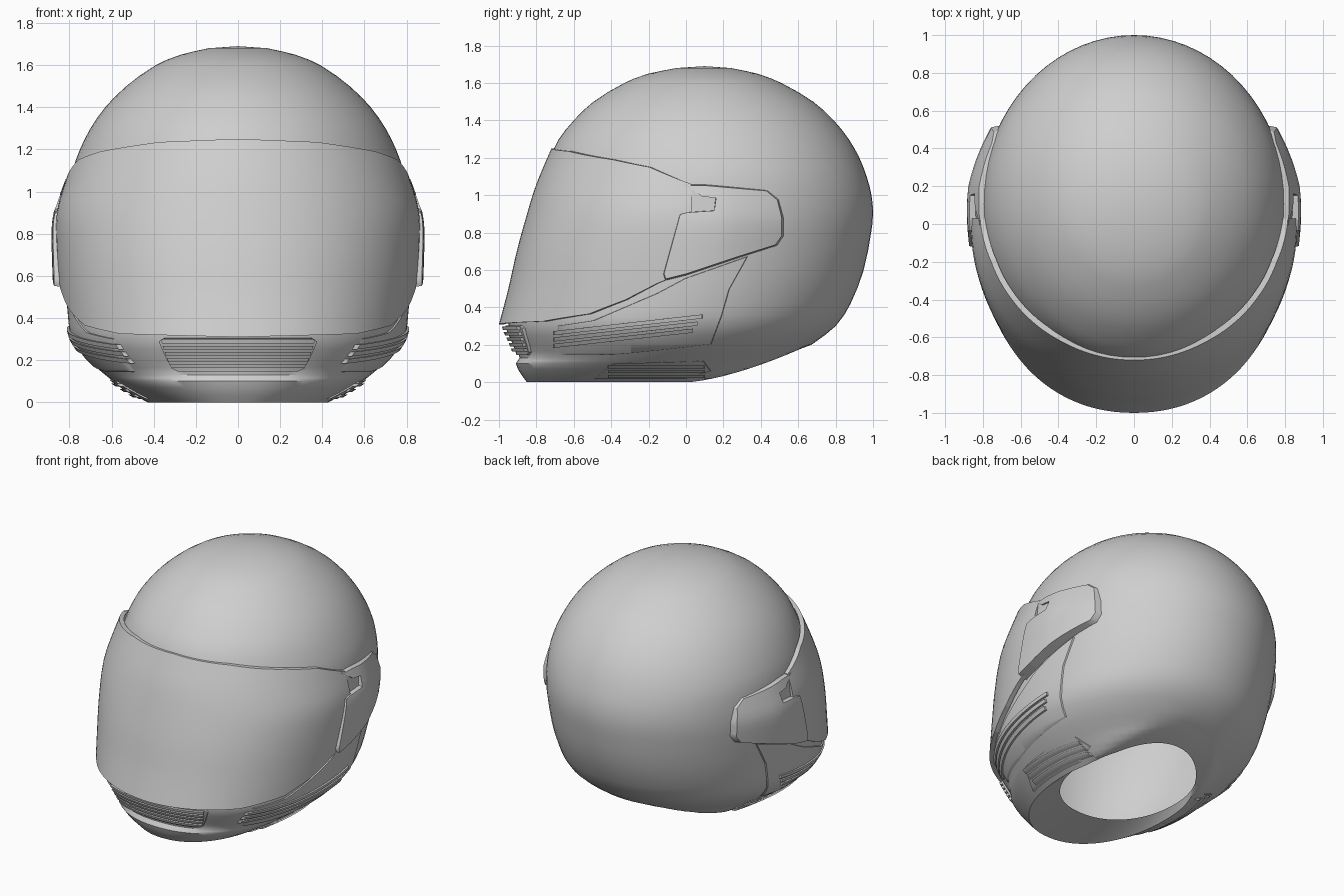
import bpy, bmesh
from math import sin, cos, radians, sqrt, floor, pi

cube = bpy.data.objects.get("Cube")
if cube:
    bpy.data.objects.remove(cube, do_unlink=True)

# Single plain grey
GREY = (0.62, 0.62, 0.62, 1.0)
grey = bpy.data.materials.new("plain_grey")
grey.use_nodes = True
grey.diffuse_color = GREY
bsdf = next(n for n in grey.node_tree.nodes if n.type == 'BSDF_PRINCIPLED')
bsdf.inputs["Base Color"].default_value = GREY

# Shell sections: height, front y, back y, half width
SHELL = [
    (0, -.85, .47, .43), (.04, -.88, .49, .5), (.1, -.91, .53, .59),
    (.13, -.89, .56, .63), (.2, -.91, .67, .71), (.3, -.95, .8, .78),
    (.42, -.94, .88, .8), (.6, -.9, .95, .81), (.8, -.85, .99, .815),
    (.9, -.82, 1, .81), (1, -.79, .992, .8), (1.1, -.76, .966, .785),
    (1.2, -.725, .927, .75), (1.3, -.68, .87, .7), (1.4, -.6, .79, .63),
    (1.5, -.495, .68, .53), (1.6, -.33, .51, .39), (1.65, -.2, .38, .27),
    (1.68, -.05, .24, .14)]
# Visor sections: height, front radius, half width, roundness power
VISOR = [(.31, 1, .825, .92), (.5, .95, .845, .93), (.7, .905, .86, .95),
         (.9, .85, .86, .98), (1.06, .8, .815, 1), (1.25, .72, .75, 1.02)]


def sample(table, z):
    """Smooth interpolation of a section table at height z."""
    z = min(max(z, table[0][0]), table[-1][0])
    i = max(k for k in range(len(table) - 1) if table[k][0] <= z)
    p, q = table[i], table[i + 1]
    before, after = table[max(i - 1, 0)], table[min(i + 2, len(table) - 1)]
    h = q[0] - p[0]
    t = (z - p[0]) / h
    out = []
    for k in range(1, len(p)):
        m0 = (q[k] - before[k]) / (q[0] - before[0]) * h
        m1 = (after[k] - p[k]) / (after[0] - p[0]) * h
        out.append(p[k] + t * m0 + t * t * (3 * (q[k] - p[k]) - 2 * m0 - m1)
                   + t ** 3 * (2 * (p[k] - q[k]) + m0 + m1))
    return out


def section(z):
    """Centre, half length and half width of the shell."""
    front, back, half = sample(SHELL, z)
    return (front + back) / 2, (back - front) / 2, half


def jaw_power(z):
    """The front of the jaw is a little squarer than an ellipse."""
    return .92 + .08 * min(1, max(0, (z - .3) / .6))


def bow(angle, power):
    """Unit sideways and forward amounts round a rounded section."""
    s, c = sin(angle), cos(angle)
    if c < 0:
        power = 1
    return (abs(s) ** power * (1 if s > 0 else -1),
            abs(c) ** power * (1 if c > 0 else -1))


# Mappings from flat (u, v) plus an outward offset to the curved surfaces
def on_shell(angle, z, d):
    c, b, w = section(z)
    s, f = bow(radians(angle), jaw_power(z))
    return (w + d) * s, c - (b + d) * f, z


def on_side(y, z, d):
    c, b, w = section(z)
    t = (y - c) / b
    p = 2 if t > 0 else 2 / jaw_power(z)
    return w * max(.02, 1 - abs(t) ** p) ** (1 / p) + d, y, z


def on_visor(angle, z, d):
    r, w, power = sample(VISOR, z)
    s, f = bow(radians(angle), power)
    return (w + d) * s, -(r + d) * f, z


def finish(name, bm, mirror=False):
    bmesh.ops.recalc_face_normals(bm, faces=bm.faces[:])
    mesh = bpy.data.meshes.new(name)
    bm.to_mesh(mesh)
    bm.free()
    mesh.materials.append(grey)
    ob = bpy.data.objects.new(name, mesh)
    bpy.context.scene.collection.objects.link(ob)
    bpy.ops.object.select_all(action='DESELECT')
    ob.select_set(True)
    bpy.context.view_layer.objects.active = ob
    bpy.ops.object.shade_smooth_by_angle(angle=radians(40))
    if mirror:
        ob.modifiers.new("Mirror", 'MIRROR')


def wrap(name, outline, mapping, inner, outer, steps, mirror=True, draft=1):
    """Cut a flat outline into a grid, thicken it and wrap it on a surface."""
    bm = bmesh.new()
    bm.faces.new([bm.verts.new((0, u, v)) for u, v in outline])
    for axis, step in ((1, steps[0]), (2, steps[1])):
        values = [p[axis - 1] for p in outline]
        normal = [0, 0, 0]
        normal[axis] = 1
        for k in range(floor(min(values) / step) + 1, floor(max(values) / step) + 1):
            bmesh.ops.bisect_plane(bm, geom=bm.verts[:] + bm.edges[:] + bm.faces[:],
                                   plane_co=[n * k * step for n in normal],
                                   plane_no=normal)
    grown = bmesh.ops.extrude_face_region(bm, geom=bm.faces[:])["geom"]
    top = {g for g in grown if isinstance(g, bmesh.types.BMVert)}
    mu = sum(p[0] for p in outline) / len(outline)
    mv = sum(p[1] for p in outline) / len(outline)
    for vert in bm.verts:
        u, v = vert.co.y, vert.co.z
        d = inner
        if vert in top:
            u, v = mu + (u - mu) * draft, mv + (v - mv) * draft
            d = outer(u, v) if callable(outer) else outer
        vert.co = mapping(u, v, d)
    finish(name, bm, mirror)


# Helmet shell with a thick wall and a rising rear rim round the neck opening
def rim(y):
    return .12 * (max(0, y) / .47) ** 1.5


SEGMENTS = 72
heights = []
for low, high in zip(SHELL, SHELL[1:]):
    heights += [low[0], (low[0] + high[0]) / 2]
heights.append(SHELL[-1][0])
rings = [(1.69, .1, 0, 0)]
rings += [(z, *section(z)) for z in reversed(heights)]
rings.append((.04, -.05, .48, .39))
for z in (.2, .4, .7, 1, 1.3, 1.45, 1.55):
    c, b, w = section(z)
    rings.append((z, c, b * .92, w * .92))
rings.append((1.62, .1, 0, 0))
bm = bmesh.new()
loops = []
for z, c, b, w in rings:
    loop = []
    for k in range(SEGMENTS):
        s, f = bow(2 * pi * k / SEGMENTS, jaw_power(z))
        y = c - b * f
        loop.append(bm.verts.new((w * s, y, max(z, rim(y)) if z < .2 else z)))
    loops.append(loop)
for one, two in zip(loops, loops[1:]):
    for k in range(SEGMENTS):
        n = (k + 1) % SEGMENTS
        bm.faces.new((one[k], one[n], two[n], two[k]))
bmesh.ops.remove_doubles(bm, verts=bm.verts[:], dist=.0005)
finish("helmet_shell", bm)

# Wraparound visor
half = [(0, .31), (41, .325), (60, .365), (72, .44), (82, .53), (92, .6), (92, 1.06),
        (88, 1.08), (75, 1.15), (58, 1.19), (30, 1.235), (0, 1.25)]
wrap("visor", half + [(-a, z) for a, z in half[-2:0:-1]], on_visor,
     -.03, 0, (3, .06), mirror=False)

# Pivot covers with a notch for the visor tab
cover = [(-.12, .54), (-.13, .57), (-.04, .9), (0, .91), (.15, .92), (.16, .99),
         (.08, 1), (0, 1.06), (.1, 1.06), (.44, 1.03), (.5, .98), (.525, .88),
         (.525, .78), (.49, .73), (.3, .67), (0, .57)]
wrap("pivot_cover", cover, on_side, -.02,
     lambda y, z: .07 - .25 * max(0, z - .88) - .1 * max(0, y - .2),
     (.05, .05), draft=.96)
wrap("visor_tab", [(-.05, .9), (.15, .91), (.16, 1), (.08, 1.01), (0, 1.06), (-.05, 1.05)],
     on_side, -.02, .03, (.05, .05))

# Raised chin side panels
panel = [(-.68, .14), (-.7, .3), (-.5, .33), (-.15, .48), (0, .56), (.34, .68),
         (.24, .5), (.2, .36), (.14, .2), (-.1, .17), (-.4, .14)]
wrap("chin_side_panel", panel, on_side, -.02, .008, (.05, .05), draft=.97)

# Slanted side vent slats
for i in range(3):
    rear = .09 - .025 * i
    front_z, rear_z = .262 - .034 * i, .352 - .038 * i
    slat = [(-.71, front_z - .011), (rear, rear_z - .011),
            (rear, rear_z + .011), (-.71, front_z + .011)]
    wrap("side_vent_slat", slat, on_side, -.02, .02, (.06, .1), draft=.99)

# Lower vents near the neck opening
lower = [(-.5, .015), (-.4, .1), (.1, .115), (.14, .06), (0, .015)]
wrap("lower_vent_panel", lower, on_side, -.02, .012, (.06, .03), draft=.96)
for i in range(3):
    z = .03 + .026 * i
    slat = [(-.42, z - .008), (.1, z - .008), (.1, z + .008), (-.42, z + .008)]
    wrap("lower_vent_slat", slat, on_side, -.02, .027, (.06, .1), draft=.99)

# Front chin vent with louvres
vent = [(-26, .16), (-24, .145), (24, .145), (26, .16), (27, .29), (25, .305),
        (-25, .305), (-27, .29)]
wrap("front_vent_frame", vent, on_shell, -.02, .015, (3, .04), mirror=False, draft=.98)
for i in range(5):
    z = .172 + .029 * i
    slat = [(-25, z - .009), (25, z - .009), (25, z + .009), (-25, z + .009)]
    wrap("front_vent_louvre", slat, on_shell, -.01, .034, (3, .1), mirror=False, draft=.99)
